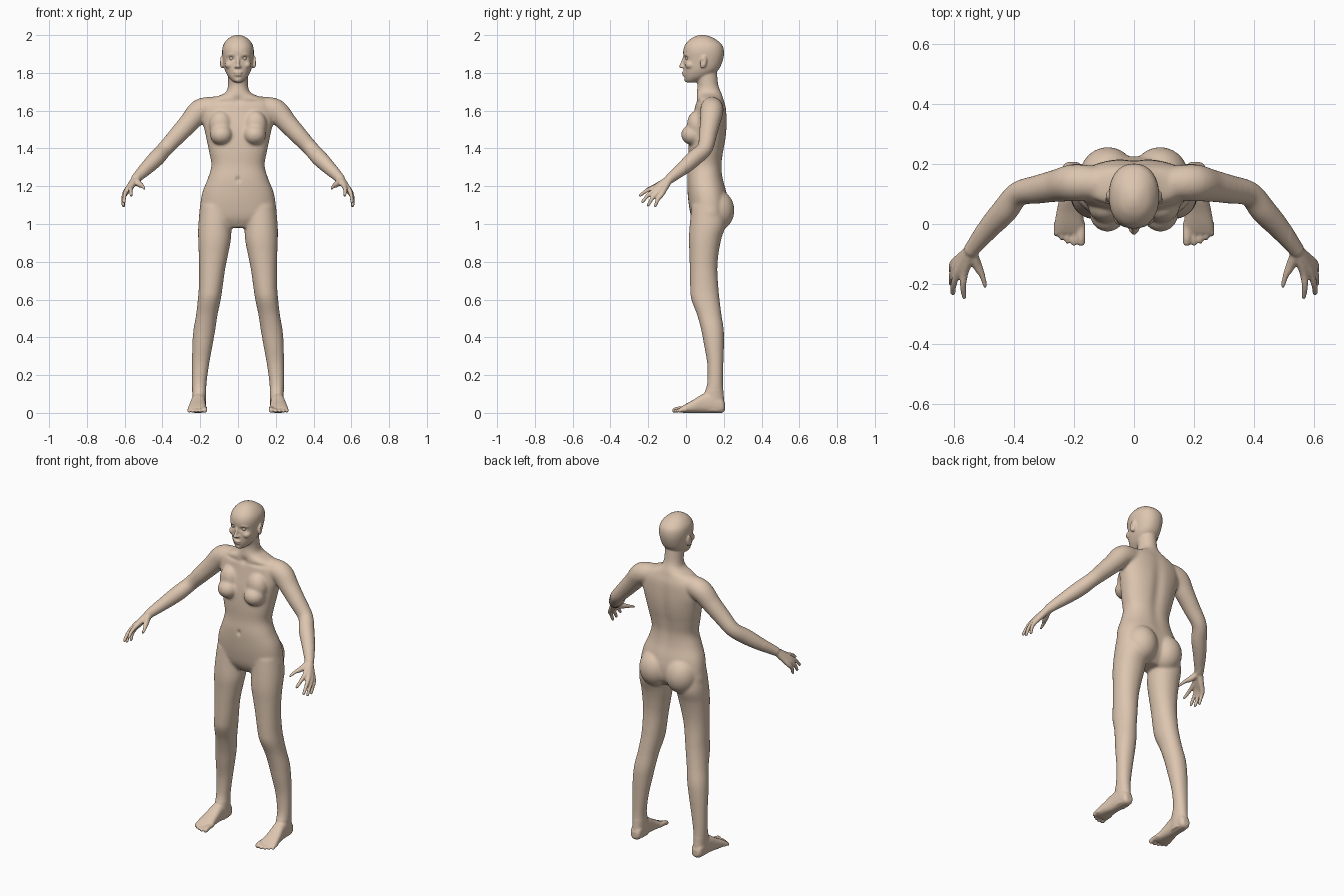
import bpy, bmesh, math
from mathutils import Vector, Matrix

bm = bmesh.new()


def spline(rows, n=5):
    """Smoothly fill in between rows of numbers (Catmull-Rom)."""
    out = []
    for i in range(len(rows) - 1):
        p = [rows[max(0, min(len(rows) - 1, i + k))] for k in (-1, 0, 1, 2)]
        for s in range(n):
            t = s / n
            out.append([0.5 * (2 * b + (c - a) * t + (2 * a - 5 * b + 4 * c - d) * t * t
                               + (3 * b - a - 3 * c + d) * t ** 3) for a, b, c, d in zip(*p)])
    return out + [list(rows[-1])]


def skin(rings):
    loops = [[bm.verts.new(p) for p in r] for r in rings]
    n = len(loops[0])
    for a, b in zip(loops, loops[1:]):
        for i in range(n):
            bm.faces.new((a[i], a[(i + 1) % n], b[(i + 1) % n], b[i]))
    bm.faces.new(loops[0][::-1])
    bm.faces.new(loops[-1])


def stack(rows, axis='z', power=2.3, n=32):
    """Rows: position along axis, centre x, half width, low and high of the other axis."""
    rings = []
    for t, c, h, lo, hi in spline(rows):
        ring = []
        for i in range(n):
            a = 2 * math.pi * i / n
            u = math.copysign(abs(math.cos(a)) ** (2 / power), math.cos(a)) * h + c
            v = math.copysign(abs(math.sin(a)) ** (2 / power), math.sin(a)) * (hi - lo) / 2 + (hi + lo) / 2
            ring.append((u, v, t) if axis == 'z' else (u, t, v))
        rings.append(ring)
    skin(rings)


def ball(c, r, rot=None):
    m = Matrix.Translation(c) @ (rot or Matrix()) @ Matrix.Diagonal((*r, 1))
    bmesh.ops.create_icosphere(bm, subdivisions=4, radius=1, matrix=m)


def tube(rows, n=20):
    """Round limb through points (x, y, z, radius) with rounded ends."""
    pts = spline(rows)
    pos = [Vector(p[:3]) for p in pts]
    u, rings = Vector((0.3, 0.5, 0.8)), []
    for i, p in enumerate(pos):
        t = (pos[min(i + 1, len(pos) - 1)] - pos[max(i - 1, 0)]).normalized()
        u = (u - t * u.dot(t)).normalized()
        w = t.cross(u)
        rings.append([p + (u * math.cos(2 * math.pi * k / n) + w * math.sin(2 * math.pi * k / n)) * pts[i][3]
                      for k in range(n)])
    skin(rings)
    for i in (0, -1):
        ball(pos[i], (pts[i][3],) * 3)


# ---- one side: leg
stack([(1.10, .115, .083, .03, .20), (1.0, .122, .088, .02, .21), (.92, .124, .087, .015, .187),
       (.84, .13, .078, .018, .172), (.76, .137, .069, .02, .166), (.66, .145, .063, .022, .172),
       (.60, .152, .061, .028, .178), (.52, .165, .057, .058, .188), (.44, .178, .058, .08, .2),
       (.36, .188, .054, .095, .201), (.26, .198, .046, .112, .198), (.16, .205, .039, .112, .196),
       (.10, .205, .037, .095, .199), (.05, .205, .036, .08, .203), (.01, .205, .033, .08, .2)], power=2.1)
# foot and toes
stack([(.206, .205, .018, .015, .05), (.19, .205, .032, 0, .08), (.14, .207, .036, 0, .11),
       (.09, .21, .038, 0, .10), (.04, .214, .044, 0, .07), (-.005, .215, .05, 0, .045),
       (-.032, .214, .05, .002, .028)], axis='y', power=2.5)
for x, tip, r in ((.176, -.06, .014), (.2, -.064, .0095), (.221, -.057, .009), (.241, -.046, .009), (.259, -.033, .009)):
    tube([(x, .0, r + .008, r), (x, tip / 2 - .01, r + .006, r), (x, tip, r, r)])
# arm
tube([(.13, .135, 1.617, .058), (.2, .137, 1.60, .062), (.26, .127, 1.535, .054), (.32, .115, 1.47, .048),
      (.385, .10, 1.40, .042), (.43, .045, 1.35, .044), (.48, -.01, 1.30, .038), (.54, -.085, 1.24, .026)])
# fingers, running back through the palm to the wrist
for k, tip in (((.565, -.165, 1.195), (.565, -.242, 1.152)), ((.588, -.163, 1.181), (.603, -.230, 1.118)),
               ((.597, -.149, 1.167), (.608, -.200, 1.100)), ((.600, -.130, 1.155), (.606, -.162, 1.096))):
    wrist = Vector((.545, -.09, 1.235)).lerp(Vector(k), .12)
    mid = Vector(k).lerp(Vector(tip), .5) + Vector((.004, -.003, .004))
    tube([(*wrist, .02), (*wrist.lerp(Vector(k), .5), .017), (*k, .0135), (*mid, .0105), (*tip, .0085)])
tube([(.54, -.095, 1.232, .02), (.522, -.135, 1.212, .017), (.505, -.172, 1.2, .012), (.495, -.208, 1.185, .0095)])
# breast, buttock, ear
ball((.088, .035, 1.473), (.06, .061, .055))
ball((.092, .055, 1.525), (.06, .05, .075))
ball((.087, .16, 1.072), (.094, .096, .11))
ball((.086, .092, 1.857), (.010, .019, .034), Matrix.Rotation(-.2, 4, 'X') @ Matrix.Rotation(.3, 4, 'Z'))
# brow, cheek, nostril
tube([(.012, -.006, 1.892, .007), (.035, -.002, 1.898, .008), (.056, .016, 1.892, .007)])
ball((.045, .025, 1.842), (.024, .03, .022))
ball((.010, -.018, 1.832), (.008, .010, .007))

# ---- mirror to the other side
dup = bmesh.ops.duplicate(bm, geom=bm.verts[:] + bm.edges[:] + bm.faces[:])['geom']
bmesh.ops.scale(bm, vec=(-1, 1, 1), verts=[g for g in dup if isinstance(g, bmesh.types.BMVert)])

# ---- torso
stack([(1.72, 0, .05, .06, .175), (1.69, 0, .075, .056, .19), (1.66, 0, .15, .055, .2), (1.62, 0, .188, .048, .212),
       (1.56, 0, .192, .035, .217), (1.50, 0, .178, .022, .217), (1.44, 0, .165, .015, .211),
       (1.38, 0, .153, .012, .2), (1.31, 0, .141, .012, .191), (1.24, 0, .16, .006, .197),
       (1.17, 0, .188, .008, .215), (1.10, 0, .2, .015, .225), (1.03, 0, .2, .03, .215),
       (.98, 0, .12, .06, .17)], n=48)
# neck
stack([(1.66, 0, .075, .062, .19), (1.70, 0, .06, .058, .184), (1.74, 0, .053, .06, .171),
       (1.79, 0, .052, .05, .165), (1.84, 0, .05, .05, .16)], power=2)
# head
stack([(1.75, 0, .02, .005, .05), (1.762, 0, .036, -.004, .085), (1.785, 0, .055, -.01, .135),
       (1.82, 0, .071, -.012, .175), (1.87, 0, .08, -.012, .196), (1.915, 0, .084, -.015, .201),
       (1.95, 0, .077, -.004, .19), (1.98, 0, .054, .024, .154), (1.996, 0, .026, .055, .118),
       (2.001, 0, .006, .08, .09)], power=2.2)
# nose, lips, chin
tube([(0, -.008, 1.885, .008), (0, -.018, 1.855, .009), (0, -.026, 1.835, .0105)])
ball((0, -.011, 1.802), (.024, .012, .006))
ball((0, -.009, 1.789), (.021, .011, .006))
ball((0, .004, 1.765), (.02, .014, .014))

# ---- fuse everything to one skin
bmesh.ops.recalc_face_normals(bm, faces=bm.faces)
raw = bpy.data.meshes.new("body")
bm.to_mesh(raw)
bm.free()
body = bpy.data.objects.new("body", raw)
bpy.context.collection.objects.link(body)
mod = body.modifiers.new("fuse", 'REMESH')
mod.mode, mod.voxel_size = 'VOXEL', 0.005
fused = bpy.data.meshes.new_from_object(body.evaluated_get(bpy.context.evaluated_depsgraph_get()))
body.modifiers.clear()
body.data = fused

# ---- soften the joins, then press in the hollows
bm = bmesh.new()
bm.from_mesh(fused)


def soften(verts, times):
    for _ in range(times):
        bmesh.ops.smooth_vert(bm, verts=verts, factor=.5, use_axis_x=True, use_axis_y=True, use_axis_z=True)


soften(bm.verts[:], 2)
soften([v for v in bm.verts if .12 < v.co.z < 1.74 and abs(v.co.x) < .52], 14)
hollows = [((0, .215, 1.42), (.035, .08, .2), (0, -.010, 0)),      # spine
           ((0, .0, 1.235), (.012, .05, .015), (0, .008, 0)),      # navel
           ((0, .04, 1.655), (.022, .05, .02), (0, .008, 0))]      # throat
for s in (-1, 1):
    hollows += [((s * .034, -.002, 1.877), (.016, .03, .011), (0, .010, 0)),   # eye sockets
                ((s * .098, .09, 1.86), (.012, .008, .016), (-s * .006, 0, 0)),  # ears
                ((s * .09, .05, 1.648), (.06, .05, .012), (0, .005, -.002))]    # above collar bone
for v in bm.verts:
    for c, r, push in hollows:
        d = sum(((v.co[i] - c[i]) / r[i]) ** 2 for i in range(3))
        if d < 6:
            v.co += Vector(push) * math.exp(-d)
    v.co.z = max(v.co.z, 0)
bm.to_mesh(fused)
bm.free()

# ---- eyes
bm = bmesh.new()
for s in (-1, 1):
    bmesh.ops.create_uvsphere(bm, u_segments=20, v_segments=12, radius=.0125,
                              matrix=Matrix.Translation((s * .034, .0095, 1.877)))
eye_mesh = bpy.data.meshes.new("eyes")
bm.to_mesh(eye_mesh)
bm.free()
eyes = bpy.data.objects.new("eyes", eye_mesh)
bpy.context.collection.objects.link(eyes)

tan = bpy.data.materials.new("skin_tan")
tan.diffuse_color = (.72, .56, .43, 1)
for ob in (body, eyes):
    ob.data.materials.clear()
    ob.data.materials.append(tan)
    ob.data.polygons.foreach_set("use_smooth", [True] * len(ob.data.polygons))
    ob.data.update()
